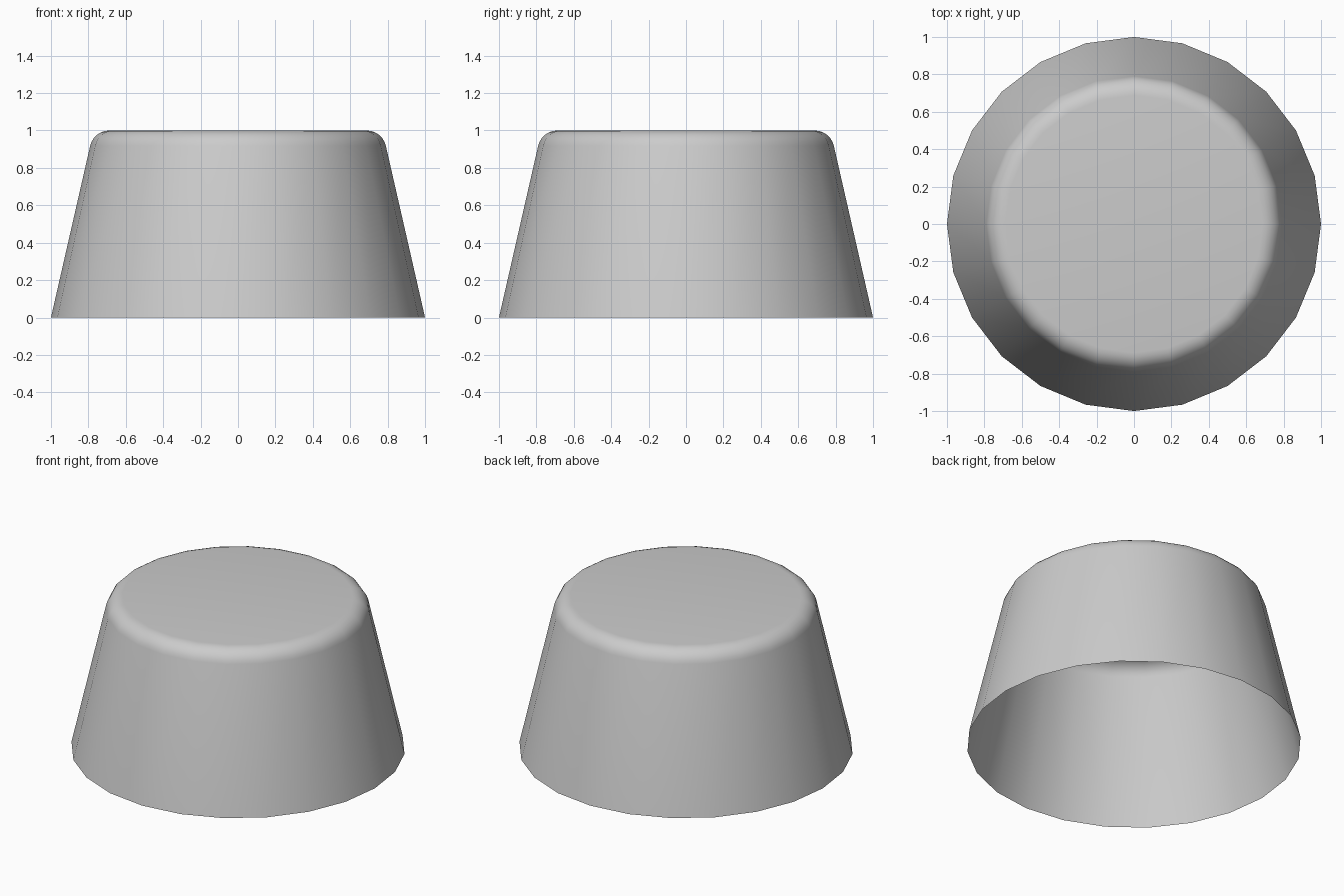
import bpy
import bmesh
from math import atan, cos, sin, pi, tau

default_cube = bpy.data.objects.get("Cube")
if default_cube:
    bpy.data.objects.remove(default_cube, do_unlink=True)

SIDES = 24
HEIGHT = 1.0
BASE_RADIUS = 1.0
CAP_RADIUS = 0.688
ROUND_RADIUS = 0.105
ROUND_STEPS = 6
WALL_SLOPE = 0.2275  # inward lean per unit of height

# Profile: open foot, leaning wall, rounded shoulder up to the flat top
start = atan(WALL_SLOPE)
profile = [(BASE_RADIUS, 0.0)]
for i in range(ROUND_STEPS + 1):
    a = start + (pi / 2 - start) * i / ROUND_STEPS
    profile.append((CAP_RADIUS + ROUND_RADIUS * cos(a),
                    HEIGHT - ROUND_RADIUS + ROUND_RADIUS * sin(a)))

# Revolve the profile into rings, leaving the underside open
bm = bmesh.new()
rings = [[bm.verts.new((r * cos(tau * k / SIDES), r * sin(tau * k / SIDES), z))
          for k in range(SIDES)] for r, z in profile]
for low, high in zip(rings, rings[1:]):
    for k in range(SIDES):
        n = (k + 1) % SIDES
        bm.faces.new((low[k], low[n], high[n], high[k]))

# Flat top
bm.faces.new(rings[-1])

mesh = bpy.data.meshes.new("tapered_shell")
bm.to_mesh(mesh)
bm.free()
shell = bpy.data.objects.new("tapered_shell", mesh)
bpy.context.collection.objects.link(shell)

# Smooth shading
bpy.ops.object.select_all(action='DESELECT')
shell.select_set(True)
bpy.context.view_layer.objects.active = shell
bpy.ops.object.shade_smooth_by_angle()
